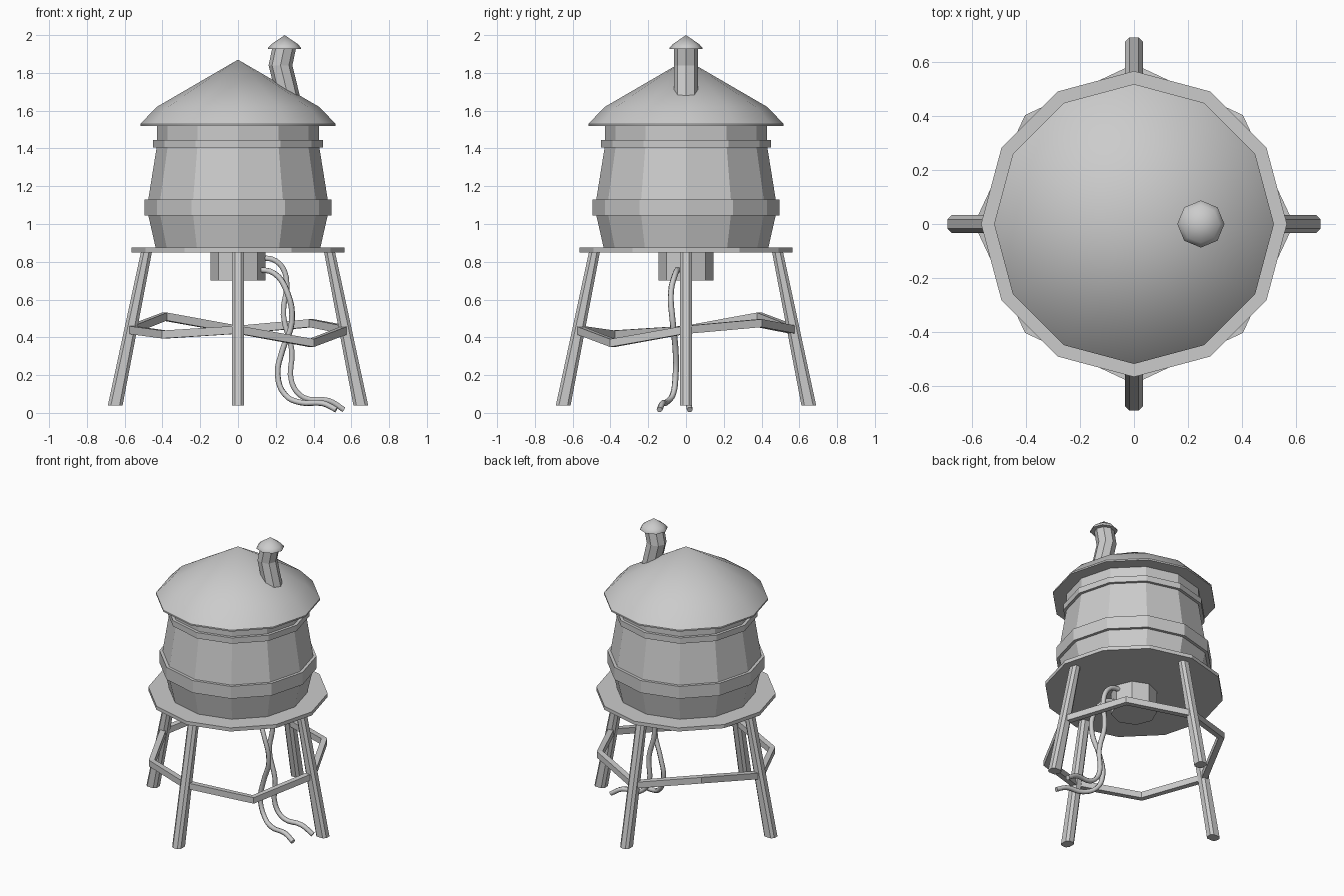
import bpy, bmesh
from math import cos, sin, pi, radians
from mathutils import Vector

if "Cube" in bpy.data.objects:
    bpy.data.objects.remove(bpy.data.objects["Cube"])


def loft(name, rings, smooth=None):
    """Skin equal-sized rings of points and cap both ends."""
    bm = bmesh.new()
    vs = [[bm.verts.new(p) for p in ring] for ring in rings]
    n = len(vs[0])
    for a, b in zip(vs, vs[1:]):
        for i in range(n):
            j = (i + 1) % n
            bm.faces.new((a[i], a[j], b[j], b[i]))
    bm.faces.new(vs[0][::-1])
    bm.faces.new(vs[-1])
    bmesh.ops.remove_doubles(bm, verts=bm.verts, dist=0.0005)
    bmesh.ops.recalc_face_normals(bm, faces=bm.faces)
    me = bpy.data.meshes.new(name)
    bm.to_mesh(me)
    bm.free()
    ob = bpy.data.objects.new(name, me)
    bpy.context.collection.objects.link(ob)
    if smooth:
        bpy.ops.object.select_all(action='DESELECT')
        ob.select_set(True)
        bpy.context.view_layer.objects.active = ob
        bpy.ops.object.shade_smooth_by_angle(angle=radians(smooth))
    return ob


def lathe(name, profile, n=12, smooth=None):
    """Stack of n-gons from (radius, z, centre x) entries."""
    rings = []
    for r, z, *cx in profile:
        x0 = cx[0] if cx else 0
        r = max(r, 0.0001)
        rings.append([(x0 + r * cos(2 * pi * i / n), r * sin(2 * pi * i / n), z)
                      for i in range(n)])
    return loft(name, rings, smooth)


# Tank, hoops, roof and platform
lathe("tank_barrel", [(0.435, 0.87), (0.478, 1.06), (0.475, 1.13), (0.43, 1.41), (0.43, 1.53)])
lathe("lower_hoop", [(0.495, 1.045), (0.495, 1.13)])
lathe("upper_hoop", [(0.45, 1.405), (0.45, 1.445)])
lathe("roof", [(0.517, 1.52), (0.517, 1.53), (0.43, 1.62), (0.0, 1.87)], smooth=40)
lathe("platform", [(0.565, 0.85), (0.565, 0.875)])
lathe("valve_box", [(0.145, 0.70), (0.145, 0.855)], 8)

# Bent chimney and its cap
lathe("chimney", [(0.063, 1.62, 0.278), (0.063, 1.68, 0.264),
                  (0.063, 1.84, 0.225), (0.063, 1.935, 0.245)], 8)
lathe("chimney_cap", [(0.087, 1.927, 0.247), (0.087, 1.933, 0.247),
                      (0.07, 1.952, 0.247), (0.0, 2.0, 0.247)], 8, smooth=50)

# Splayed legs with chamfered corners
for k, side in enumerate(("right", "back", "left", "front")):
    rings = []
    for r, z, hx in ((0.65, 0.04, 0.039), (0.483, 0.86, 0.029)):
        hy, c = 0.033, 0.016
        rings.append([(r + x, y, z) for x, y in (
            (hx, -hy + c), (hx, hy - c), (hx - c, hy), (-hx + c, hy),
            (-hx, hy - c), (-hx, -hy + c), (-hx + c, -hy), (hx - c, -hy))])
    leg = loft(side + "_leg", rings)
    leg.rotation_euler.z = k * pi / 2

# Crooked braces between neighbouring legs
heights = {"back_right": 0.475, "back_left": 0.51, "front_left": 0.415, "front_right": 0.37}
for k, (side, zm) in enumerate(heights.items()):
    a = k * pi / 2
    path = [(a, 0.57, 0.44), (a + pi / 4, 0.55, zm), (a + pi / 2, 0.57, 0.44)]
    normals = (a + 0.4, a + pi / 4, a + pi / 2 - 0.4)
    rings = []
    for (ang, r, z), na in zip(path, normals):
        p = Vector((r * cos(ang), r * sin(ang), z))
        out = Vector((cos(na), sin(na), 0)) * 0.019
        up = Vector((0, 0, 0.021))
        rings.append([p + out + up, p - out + up, p - out - up, p + out - up])
    loft(side + "_brace", rings)


def hose(name, points):
    cu = bpy.data.curves.new(name, 'CURVE')
    cu.dimensions = '3D'
    cu.bevel_depth = 0.016
    cu.bevel_resolution = 1
    cu.resolution_u = 4
    cu.use_fill_caps = True
    sp = cu.splines.new('BEZIER')
    sp.bezier_points.add(len(points) - 1)
    for bp, p in zip(sp.bezier_points, points):
        bp.co = p
        bp.handle_left_type = bp.handle_right_type = 'AUTO'
    bpy.context.collection.objects.link(bpy.data.objects.new(name, cu))


# Hanging hoses
hose("upper_hose", [(0.10, 0.01, 0.82), (0.20, 0.01, 0.805), (0.255, 0.01, 0.72),
                    (0.24, 0.0, 0.52), (0.285, 0.0, 0.33), (0.285, 0.0, 0.16),
                    (0.35, 0.0, 0.08), (0.48, 0.01, 0.065), (0.56, 0.02, 0.017)])
hose("lower_hose", [(0.10, -0.04, 0.76), (0.19, -0.055, 0.74), (0.26, -0.08, 0.64),
                    (0.285, -0.07, 0.48), (0.235, -0.055, 0.33), (0.21, -0.055, 0.20),
                    (0.25, -0.07, 0.095), (0.33, -0.105, 0.055), (0.45, -0.125, 0.05),
                    (0.52, -0.14, 0.017)])
